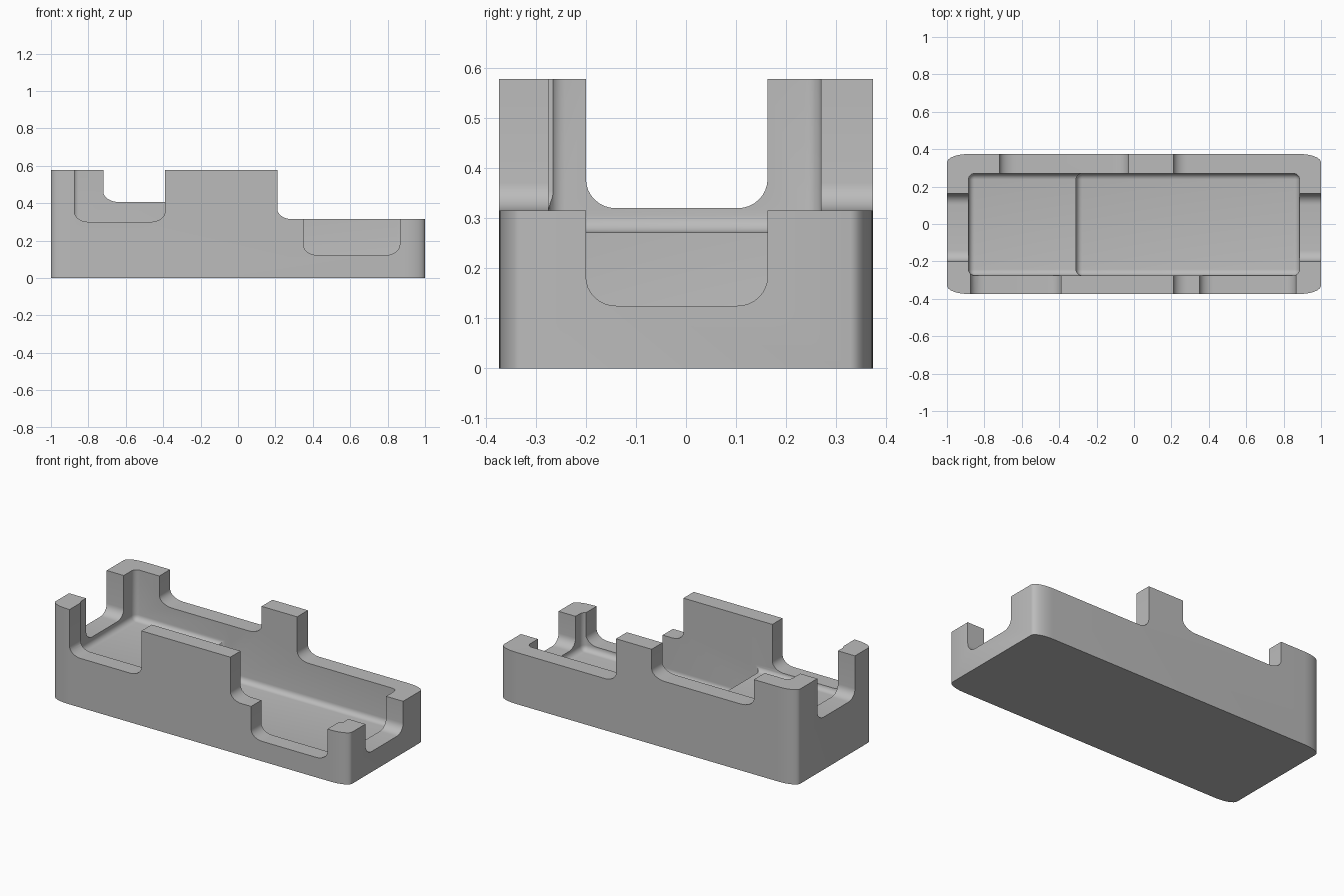
import bpy, bmesh, math
from mathutils import Matrix, Vector

if "Cube" in bpy.data.objects:
    bpy.data.objects.remove(bpy.data.objects["Cube"], do_unlink=True)

grey = bpy.data.materials.new("plain grey")
grey.use_nodes = True
COLOUR = (0.5, 0.5, 0.5, 1)
grey.diffuse_color = COLOUR
grey.node_tree.nodes["Principled BSDF"].inputs["Base Color"].default_value = COLOUR


def make_object(name, bm):
    bmesh.ops.recalc_face_normals(bm, faces=bm.faces)
    mesh = bpy.data.meshes.new(name)
    bm.to_mesh(mesh)
    bm.free()
    mesh.materials.append(grey)
    obj = bpy.data.objects.new(name, mesh)
    bpy.context.collection.objects.link(obj)
    return obj


def rounded_rect(u0, u1, v0, v1, ru, rv, corners, steps=8):
    """Outline with elliptical rounding on the chosen corners, anticlockwise from lower left."""
    centres = [(u0 + ru, v0 + rv), (u1 - ru, v0 + rv), (u1 - ru, v1 - rv), (u0 + ru, v1 - rv)]
    sharp = [(u0, v0), (u1, v0), (u1, v1), (u0, v1)]
    points = []
    for i, (cu, cv) in enumerate(centres):
        if i not in corners:
            points.append(sharp[i])
            continue
        for k in range(steps + 1):
            a = math.pi + (i + k / steps) * math.pi / 2
            points.append((cu + ru * math.cos(a), cv + rv * math.sin(a)))
    return points


def prism(name, points, place, sweep):
    """Extrude an outline, laid out by place(u, v), along the sweep vector."""
    bm = bmesh.new()
    face = bm.faces.new([bm.verts.new(place(u, v)) for u, v in points])
    new = bmesh.ops.extrude_face_region(bm, geom=[face])["geom"]
    verts = [g for g in new if isinstance(g, bmesh.types.BMVert)]
    bmesh.ops.translate(bm, verts=verts, vec=Vector(sweep))
    return make_object(name, bm)


def pocket(name, x0, x1, floor):
    """Box cutter with rounded edges."""
    y0, y1, top = -0.275, 0.27, 1.2
    bm = bmesh.new()
    bmesh.ops.create_cube(bm, size=1)
    bmesh.ops.scale(bm, verts=bm.verts, vec=(x1 - x0, y1 - y0, top - floor))
    bmesh.ops.translate(bm, verts=bm.verts,
                        vec=((x0 + x1) / 2, (y0 + y1) / 2, (floor + top) / 2))
    bmesh.ops.bevel(bm, geom=bm.edges[:], offset=0.033, segments=6, profile=0.5,
                    affect='EDGES')
    return make_object(name, bm)


def long_notch(name, x0, x1, z, y0, y1, rx=0.075):
    """Cutter through a long side, rounded at its bottom corners."""
    return prism(name, rounded_rect(x0, x1, z, 1, rx, 0.055, (0, 1)),
                 lambda u, v: (u, y0, v), (0, y1 - y0, 0))


def end_notch(name, z, x0, x1):
    """Cutter through an end wall, rounded at its bottom corners."""
    return prism(name, rounded_rect(-0.2, 0.163, z, 1, 0.06, 0.058, (0, 1)),
                 lambda u, v: (x0, u, v), (x1 - x0, 0, 0))


# Outer block with rounded upright corners
tray = prism("tray_body", rounded_rect(-1, 1, -0.374, 0.374, 0.115, 0.045, (0, 1, 2, 3)),
             lambda u, v: (u, v, 0), (0, 0, 0.578))

cutters = [
    # Lower right half of the walls
    long_notch("wall_step", 0.21, 1.5, 0.315, -0.6, 0.6),
    # Shallow and deep inner pockets
    pocket("shallow_pocket", -0.885, -0.2, 0.272),
    pocket("deep_pocket", -0.31, 0.885, 0.085),
    # Openings in the front, back and end walls
    long_notch("front_left_notch", -0.875, -0.39, 0.3, -0.6, -0.24),
    long_notch("front_right_notch", 0.35, 0.865, 0.122, -0.6, -0.24),
    long_notch("back_notch", -0.72, -0.03, 0.405, 0.24, 0.6, 0.09),
    end_notch("low_end_notch", 0.125, 0.85, 1.3),
    end_notch("high_end_notch", 0.32, -1.3, -0.85),
]

# Cut each shape out of the block
bpy.context.view_layer.objects.active = tray
for cutter in cutters:
    cutter.hide_render = True
    mod = tray.modifiers.new(cutter.name, 'BOOLEAN')
    mod.operation = 'DIFFERENCE'
    mod.solver = 'EXACT'
    mod.object = cutter
    bpy.ops.object.modifier_apply(modifier=mod.name)
    bpy.data.objects.remove(cutter, do_unlink=True)

# Smooth the fillets and keep the cut edges crisp
for obj in bpy.context.selected_objects:
    obj.select_set(False)
tray.select_set(True)
bpy.ops.object.shade_smooth_by_angle(angle=math.radians(30))
